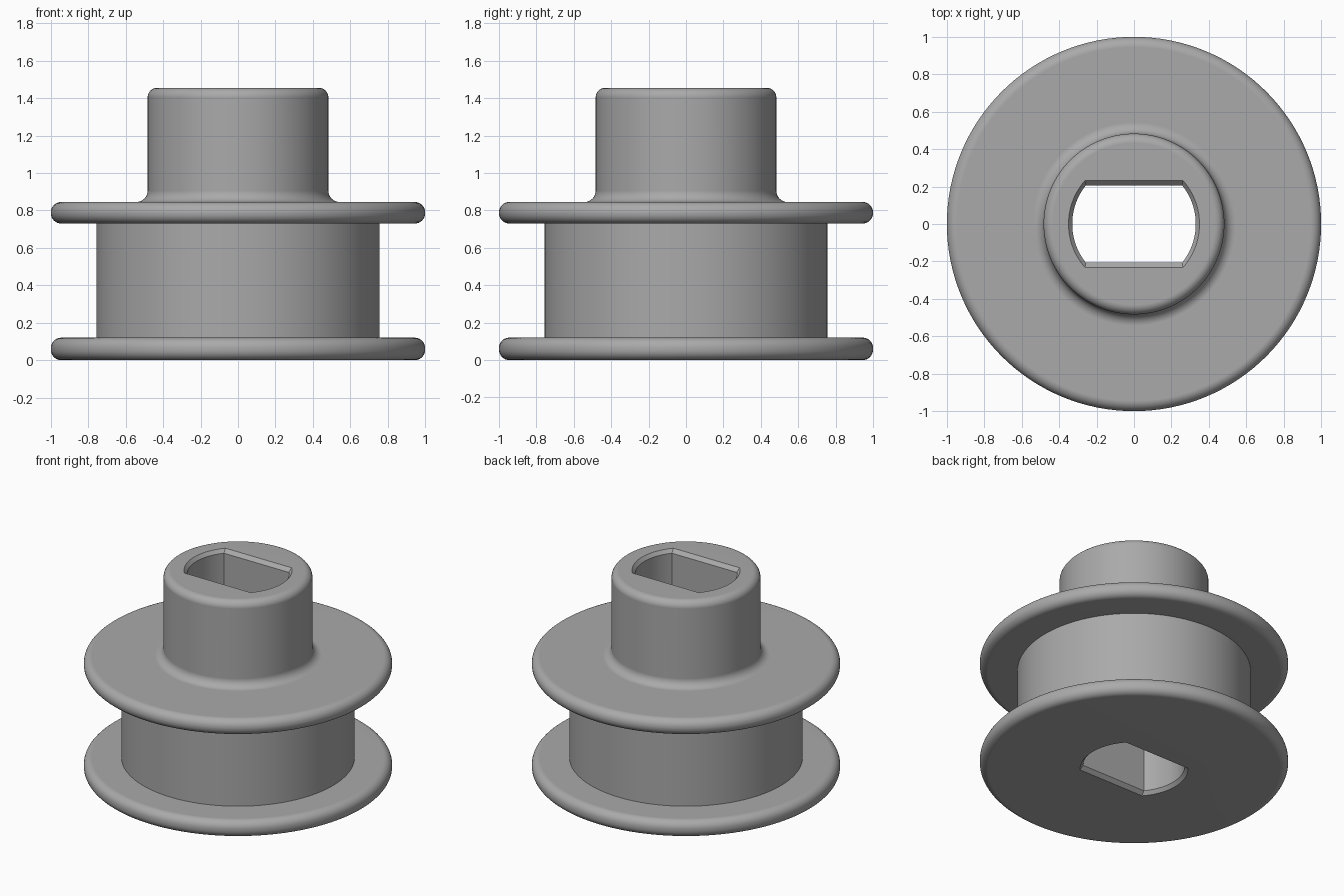
import bpy, bmesh
from math import sin, cos, pi, asin, radians

cube = bpy.data.objects.get("Cube")
if cube:
    bpy.data.objects.remove(cube)

SIDE_STEPS, FLAT_STEPS = 15, 17   # segments per quadrant on either side of the flat's corner


def ring_points(radius, z, flat=None):
    """Circle, or a circle cut by two flats at y = +-flat, with matching point counts."""
    corner = asin(flat / radius) if flat else radians(42)
    quarter = [corner * i / SIDE_STEPS for i in range(SIDE_STEPS)]
    quarter += [corner + (pi / 2 - corner) * i / FLAT_STEPS for i in range(FLAT_STEPS + 1)]
    half = quarter + [pi - a for a in reversed(quarter[:-1])]
    angles = half[:-1] + [a + pi for a in half[:-1]]
    points = []
    for a in angles:
        r = min(radius, flat / max(abs(sin(a)), 1e-6)) if flat else radius
        points.append((r * cos(a), r * sin(a), z))
    return points


def arc(r, z, radius, start, end, steps=8):
    """Rounded corner of the profile, as (radius, height) pairs."""
    angles = [radians(start + (end - start) * i / steps) for i in range(steps + 1)]
    return [(r + radius * cos(a), z + radius * sin(a)) for a in angles]


def flange(bottom, top):
    """Disc rim with both edges rounded."""
    e = 0.055
    return arc(1 - e, bottom + e, e, -90, 0) + arc(1 - e, top - e, e, 0, 90)


TOP, DRUM, BOSS, CHAMFER = 1.455, 0.757, 0.483, 0.025

# Outer profile: lower flange, drum, upper flange, filleted boss
profile = flange(0, 0.12)
profile += [(DRUM, 0.12), (DRUM, 0.73)]
profile += flange(0.73, 0.845)
profile += arc(BOSS + 0.06, 0.905, 0.06, 270, 180)
profile += arc(BOSS - 0.05, TOP - 0.05, 0.05, 0, 90)

# Flat-sided bore, chamfered at both ends
mouth, bore = (0.35, 0.232), (0.33, 0.207)
rings = [ring_points(r, z) for r, z in profile]
for (r, flat), z in ((mouth, TOP), (bore, TOP - CHAMFER), (bore, CHAMFER), (mouth, 0)):
    rings.append(ring_points(r, z, flat))

# Skin the rings into one closed solid
bm = bmesh.new()
loops = [[bm.verts.new(p) for p in ring] for ring in rings]
for lower, upper in zip(loops, loops[1:] + loops[:1]):
    n = len(lower)
    for i in range(n):
        j = (i + 1) % n
        bm.faces.new((lower[i], lower[j], upper[j], upper[i]))
bmesh.ops.remove_doubles(bm, verts=bm.verts, dist=1e-5)
bmesh.ops.recalc_face_normals(bm, faces=bm.faces)

mesh = bpy.data.meshes.new("flanged_spool")
bm.to_mesh(mesh)
bm.free()
spool = bpy.data.objects.new("flanged_spool", mesh)
bpy.context.collection.objects.link(spool)

# Plain grey material
grey = bpy.data.materials.new("plain grey")
grey.use_nodes = True
grey.diffuse_color = (0.4, 0.4, 0.4, 1)
grey.node_tree.nodes["Principled BSDF"].inputs["Base Color"].default_value = grey.diffuse_color
mesh.materials.append(grey)

# Smooth rounds, crisp edges, level flat faces
bpy.ops.object.select_all(action="DESELECT")
spool.select_set(True)
bpy.context.view_layer.objects.active = spool
bpy.ops.object.shade_smooth_by_angle(angle=radians(30))
weighted = spool.modifiers.new("level_faces", "WEIGHTED_NORMAL")
weighted.keep_sharp = True
